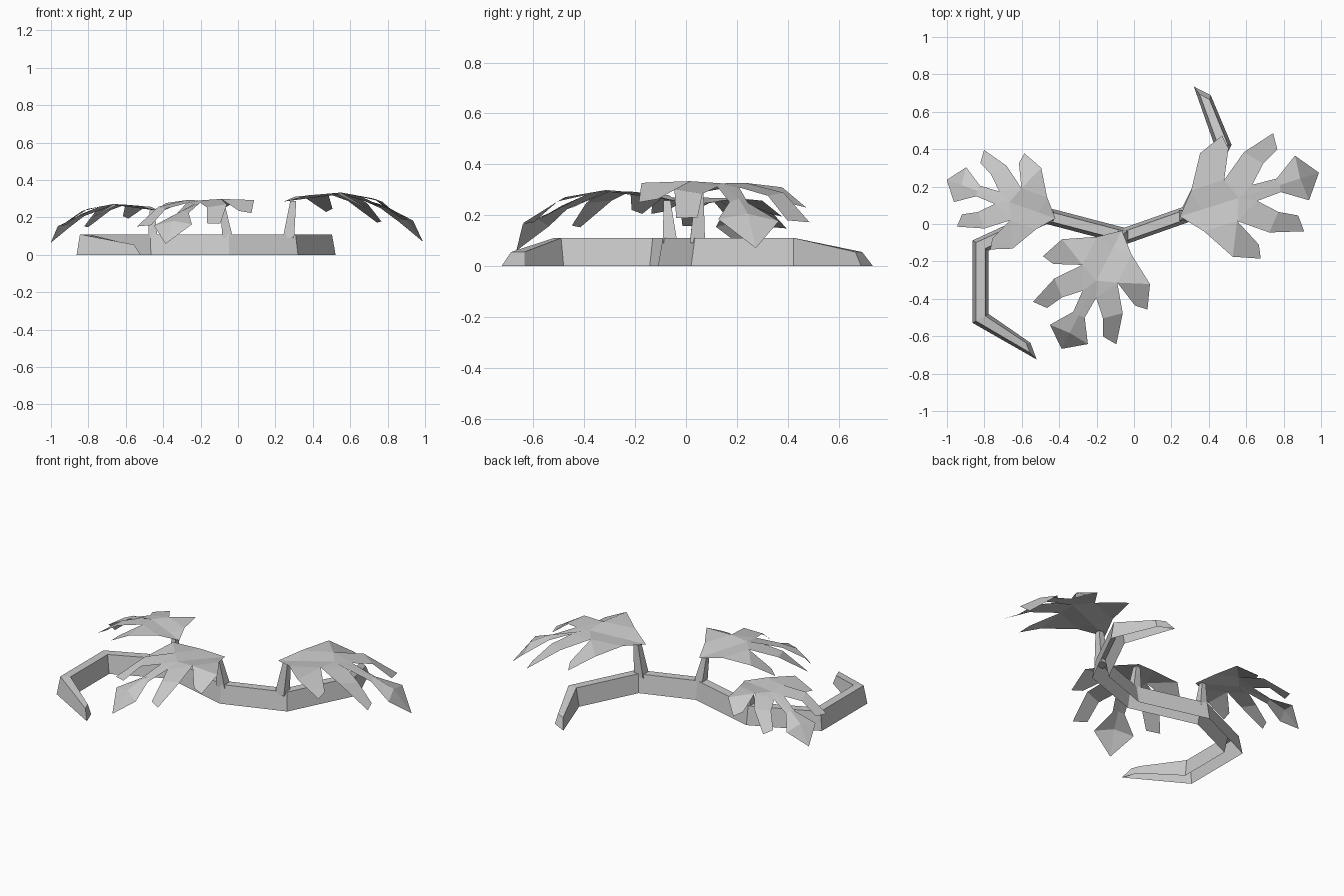
import bpy
from mathutils import Vector, Matrix

if "Cube" in bpy.data.objects:
    bpy.data.objects.remove(bpy.data.objects["Cube"])


def make(name, verts, faces):
    me = bpy.data.meshes.new(name)
    me.from_pydata(verts, [], faces)
    me.update()
    ob = bpy.data.objects.new(name, me)
    bpy.context.collection.objects.link(ob)
    return ob


# Ground vine: open-bottomed trapezoid section swept along a zigzag path, oblique tips
path = [Vector(p) for p in [(.365, .712), (.475, .425), (.29, .055), (-.05, -.065),
                            (-.47, .045), (-.82, -.115), (-.82, -.505), (-.537, -.68)]]
tips = {0: Vector((-.045, .023)), 7: Vector((-.017, .045))}
verts, faces = [], []
last = len(path) - 1
for i, p in enumerate(path):
    d0 = (p - path[max(i - 1, 0)]).normalized()
    d1 = (path[min(i + 1, last)] - p).normalized()
    t = (d0 + d1).normalized()
    n = Vector((-t.y, t.x)) * .043 / max(t.dot(d1 if i < last else d0), .5)
    inset, top = Vector((0, 0)), .11
    if i in tips:
        side = tips[i]
        n = side if side.dot(n) > 0 else -side
        inset, top = t * (.035 if i == 0 else -.035), .055
    for w, z in ((-1, 0), (-.58, top), (.58, top), (1, 0)):
        q = p + n * w + (inset if z else Vector((0, 0)))
        verts.append((q.x, q.y, z))
for i in range(last):
    for k in range(3):
        a = i * 4 + k
        faces.append((a, a + 4, a + 5, a + 1))
faces += [(0, 1, 2, 3), tuple(last * 4 + k for k in (3, 2, 1, 0))]
make("vine", verts, faces)

# Lobed leaf: midrib points, then half outline (along, across, height) to mirror
rib = [(0, 0), (.12, .015), (.33, .04), (.56, -.02), (.675, -.08), (.78, -.215)]
half = dict(a=(.10, .115, .03), b=(.205, .29, .033), c=(.345, .345, -.045),
            d=(.358, .27, -.03), e=(.285, .115, .045), g=(.43, .225, .01),
            h=(.61, .275, -.105), i=(.605, .185, -.1), j=(.51, .135, -.005),
            k=(.42, .045, .025), l=(.555, .038, -.035), m=(.685, .125, -.105))
half_faces = ["0a1", "1ae2", "abe", "bde", "bcd", "2ek", "egjk", "ghij",
              "2kl3", "3lm4", "4m5"]


def leaf(name, base, angle, scale, roll):
    turn = Matrix.Rotation(angle, 3, 'Z')

    def point(u, v, z):
        return Vector(base) + scale * (turn @ Vector((u, v, z + roll * v)))

    verts = [point(u, 0, z) for u, z in rib]
    faces = []
    for s in (1, -1):
        index = {str(i): i for i in range(len(rib))}
        for key, (u, v, z) in half.items():
            index[key] = len(verts)
            verts.append(point(u, v * s, z))
        for f in half_faces:
            ids = [index[ch] for ch in f]
            faces.append(ids if s < 0 else ids[::-1])
    make(name, verts, faces)


# Tapered four-sided stalk between vine and leaf
def stalk(name, low, high, r0, r1):
    verts = [(x + sx * r, y + sy * r, z) for (x, y, z), r in ((low, r0), (high, r1))
             for sx, sy in ((-1, -1), (1, -1), (1, 1), (-1, 1))]
    make(name, verts, [(0, 1, 5, 4), (1, 2, 6, 5), (2, 3, 7, 6), (3, 0, 4, 7),
                       (3, 2, 1, 0), (4, 5, 6, 7)])


RAD = 3.14159265 / 180
leaf("right_leaf", (.245, .04, .285), 17.5 * RAD, 1.0, -.03)
leaf("left_leaf", (-.42, .03, .235), 160.5 * RAD, .79, .02)
leaf("front_leaf", (-.065, -.035, .255), 243 * RAD, .91, .03)

stalk("right_stalk", (.27, .045, .09), (.295, .053, .287), .03, .016)
stalk("left_stalk", (-.455, .04, .09), (-.46, .045, .238), .026, .013)
stalk("front_stalk", (-.055, -.062, .09), (-.082, -.075, .258), .028, .014)
